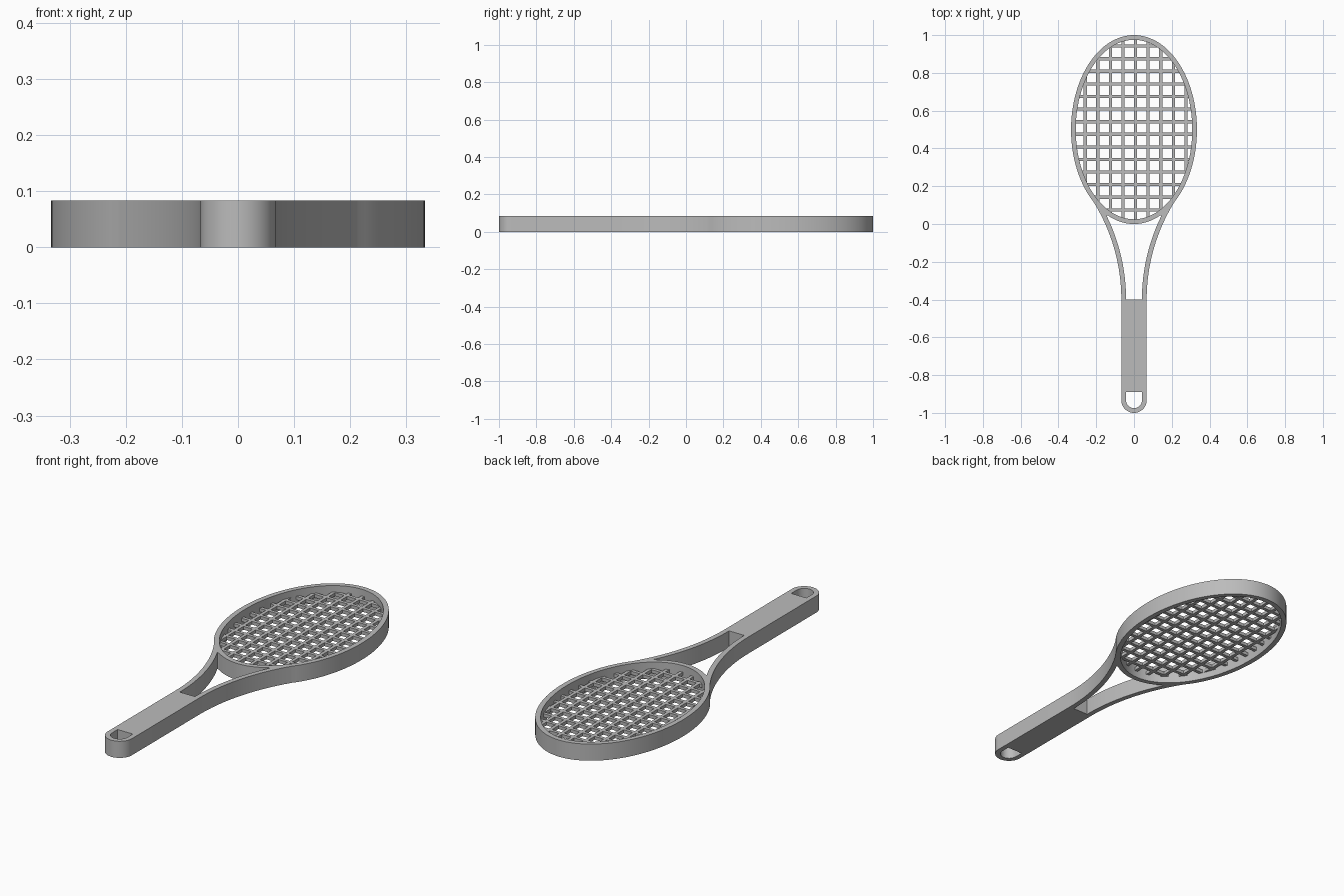
import bpy, bmesh, math
from mathutils import Matrix, Vector

cube = bpy.data.objects.get("Cube")
if cube:
    bpy.data.objects.remove(cube, do_unlink=True)

HEIGHT = 0.083          # thickness of the racket
WALL = 0.025            # width of the frame rim
RX, RY, CY = 1 / 3, 0.5, 0.5   # head ellipse
GRIP, GRIP_TOP, GRIP_END = 0.067, -0.4, -0.933
BEND = 0.98             # radius of the throat curves
PITCH, CORD = 1 / 15, 1 / 60   # string spacing and thickness

grey = bpy.data.materials.new("plain grey")
grey.use_nodes = True
grey.diffuse_color = (0.5, 0.5, 0.5, 1)
grey.node_tree.nodes["Principled BSDF"].inputs["Base Color"].default_value = grey.diffuse_color


def arc(cx, cy, rx, ry, start, end, n):
    """Points on an elliptical arc, angles in degrees."""
    angles = [math.radians(start + (end - start) * i / n) for i in range(n + 1)]
    return [(cx + rx * math.cos(a), cy + ry * math.sin(a)) for a in angles]


def outside(p):
    return (p[0] / RX) ** 2 + ((p[1] - CY) / RY) ** 2 > 1


def mirrored(half):
    """Close a right-hand outline, running bottom to top, with its left-hand copy."""
    left = [(-x, y) for x, y in reversed(half) if x > 1e-5]
    return half + left


def throat(radius):
    """Throat curve from the grip up to where it meets the head."""
    points = arc(GRIP + BEND, GRIP_TOP, radius, radius, 180, 135, 60)
    meeting = []
    for p in points:
        if not outside(p):
            break
        meeting.append(p)
    return meeting


# Outer outline: rounded grip end, throat side, head
side = throat(BEND)
if len(side) > 45:      # tangent meeting point
    side = [p for p in side if p[1] < 0.145]
join = math.degrees(math.asin((side[-1][1] - CY) / RY)) + 1
outer = mirrored(arc(0, GRIP_END, GRIP, GRIP, -90, 0, 12) + side
                 + arc(0, CY, RX, RY, join, 90, 48))

# Openings: head, throat, hanging hole
head_hole = arc(0, CY, RX - WALL, RY - WALL, 0, 360, 96)[:-1]
inner_side = throat(BEND + WALL)
tip = math.degrees(math.asin((inner_side[-1][1] - CY) / RY))
throat_hole = mirrored(inner_side + arc(0, CY, RX, RY, tip, -90, 16))
hang_hole = mirrored(arc(0, GRIP_END, GRIP - WALL, GRIP - WALL, -90, 0, 12)
                     + [(GRIP - WALL, -0.89)])

# Frame and grip as one extruded profile
curve = bpy.data.curves.new("frame", "CURVE")
curve.dimensions = "2D"
curve.fill_mode = "BOTH"
curve.extrude = HEIGHT / 2
for outline in (outer, head_hole, throat_hole, hang_hole):
    spline = curve.splines.new("POLY")
    spline.points.add(len(outline) - 1)
    for point, (x, y) in zip(spline.points, outline):
        point.co = (x, y, 0, 1)
    spline.use_cyclic_u = True
profile = bpy.data.objects.new("frame_profile", curve)
bpy.context.collection.objects.link(profile)
bpy.context.view_layer.update()
shape = profile.evaluated_get(bpy.context.evaluated_depsgraph_get())
mesh = bpy.data.meshes.new_from_object(shape)
bpy.data.objects.remove(profile, do_unlink=True)


def finish(bm, mesh, name):
    bmesh.ops.recalc_face_normals(bm, faces=bm.faces)
    bm.to_mesh(mesh)
    bm.free()
    mesh.materials.clear()
    mesh.materials.append(grey)
    obj = bpy.data.objects.new(name, mesh)
    bpy.context.collection.objects.link(obj)
    return obj


bm = bmesh.new()
bm.from_mesh(mesh)
bmesh.ops.remove_doubles(bm, verts=bm.verts, dist=0.0002)
bmesh.ops.translate(bm, verts=bm.verts, vec=(0, 0, HEIGHT / 2))
frame = finish(bm, mesh, "frame")
bpy.ops.object.select_all(action="DESELECT")
frame.select_set(True)
bpy.context.view_layer.objects.active = frame
bpy.ops.object.shade_smooth_by_angle(angle=math.radians(30))


# Strings: square bars ending inside the rim
def reach(offset, across, along):
    t = (abs(offset) + CORD / 2) / (across - 0.01)
    return (along - 0.01) * math.sqrt(max(0, 1 - t * t))


def add_bar(bm, x, y, length_x, length_y):
    place = Matrix.Translation(Vector((x, y, HEIGHT / 2)))
    size = Matrix.Diagonal((length_x, length_y, CORD, 1))
    bmesh.ops.create_cube(bm, size=1, matrix=place @ size)


bm = bmesh.new()
for k in range(1, 10):
    x = -RX + CORD / 2 + k * PITCH
    add_bar(bm, x, CY, CORD, 2 * reach(x, RX, RY))
for k in range(1, 15):
    y = CORD / 2 + k * PITCH
    add_bar(bm, 0, y, 2 * reach(y - CY, RY, RX), CORD)
finish(bm, bpy.data.meshes.new("strings"), "strings")
